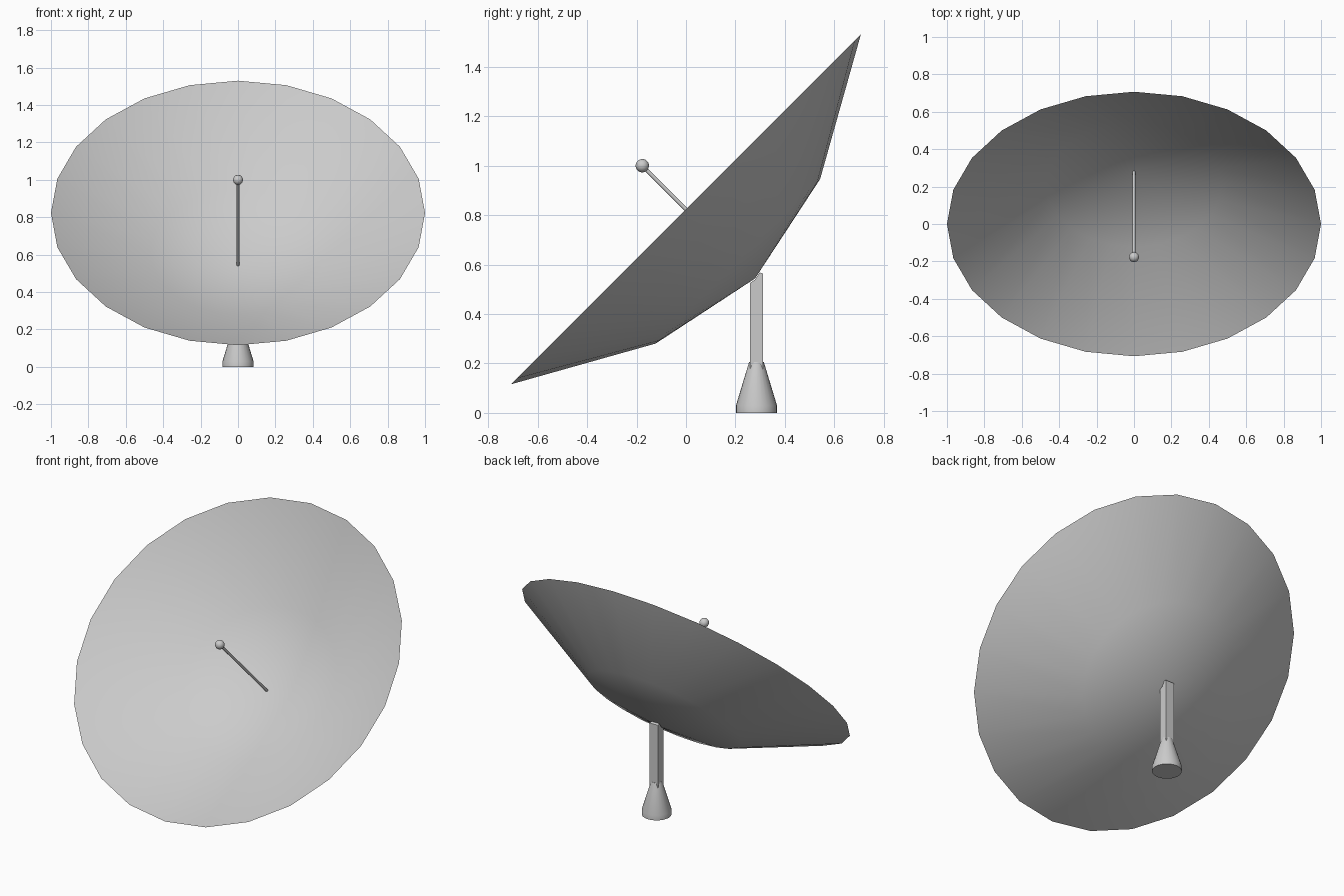
import bpy, bmesh, math
from mathutils import Matrix, Vector

if "Cube" in bpy.data.objects:
    bpy.data.objects.remove(bpy.data.objects["Cube"], do_unlink=True)

# One grey paint for the whole model
GREY = (0.6, 0.6, 0.6, 1)
paint = bpy.data.materials.new("light grey paint")
paint.use_nodes = True
paint.diffuse_color = GREY
bsdf = paint.node_tree.nodes["Principled BSDF"]
bsdf.inputs["Base Color"].default_value = GREY
bsdf.inputs["Roughness"].default_value = 0.7


def finish(name, bm, matrix, smooth=None):
    bmesh.ops.recalc_face_normals(bm, faces=bm.faces)
    bm.transform(matrix)
    mesh = bpy.data.meshes.new(name)
    bm.to_mesh(mesh)
    bm.free()
    mesh.materials.append(paint)
    obj = bpy.data.objects.new(name, mesh)
    bpy.context.collection.objects.link(obj)
    if smooth is not None:
        bpy.ops.object.select_all(action='DESELECT')
        obj.select_set(True)
        bpy.context.view_layer.objects.active = obj
        bpy.ops.object.shade_smooth_by_angle(angle=math.radians(smooth))
    return obj


def lathe(name, profile, sides, matrix, smooth):
    """Turn (radius, height) points around z; radius 0 closes to a point."""
    bm = bmesh.new()
    rings = []
    for r, z in profile:
        if r == 0:
            rings.append([bm.verts.new((0, 0, z))] * sides)
        else:
            rings.append([bm.verts.new((r * math.cos(i * math.tau / sides),
                                        r * math.sin(i * math.tau / sides), z))
                          for i in range(sides)])
    for a, b in zip(rings, rings[1:]):
        for i in range(sides):
            j = (i + 1) % sides
            bm.faces.new(dict.fromkeys((a[i], a[j], b[j], b[i])))
    return finish(name, bm, matrix, smooth)


# Dish frame: rim centre, axis tilted 45 degrees towards the front and up
tilt = Matrix.Translation((0, 0, 0.823)) @ Matrix.Rotation(math.radians(45), 4, 'X')
DEPTH = 0.395

# Shallow two-step dish
lathe("dish", [(0, -DEPTH), (0.47, -0.297), (1, 0)], 24, tilt, 40)

# Feed arm and receiver ball on the dish axis
lathe("feed_arm", [(0, -DEPTH), (0.008, -DEPTH + 0.002), (0.008, 0.25), (0, 0.25)], 8, tilt, 50)
bm = bmesh.new()
bmesh.ops.create_uvsphere(bm, u_segments=16, v_segments=10, radius=0.027)
finish("receiver_ball", bm, tilt @ Matrix.Translation((0, 0, 0.25)), 60)

# Flared foot
FOOT_Y = 0.285
lathe("foot", [(0, 0), (0.083, 0), (0.083, 0.03), (0.03, 0.205), (0, 0.205)], 24,
      Matrix.Translation((0, FOOT_Y, 0)), 40)

# Square post, its top cut to sit against the back of the dish
bm = bmesh.new()
outline = [(0.258, 0.1), (0.312, 0.1), (0.312, 0.563), (0.298, 0.568),
           (0.279, 0.539), (0.258, 0.525)]
face = bm.faces.new([bm.verts.new((-0.028, y, z)) for y, z in outline])
new = bmesh.ops.extrude_face_region(bm, geom=[face])["geom"]
bmesh.ops.translate(bm, vec=Vector((0.056, 0, 0)),
                    verts=[v for v in new if isinstance(v, bmesh.types.BMVert)])
finish("post", bm, Matrix.Identity(4))
